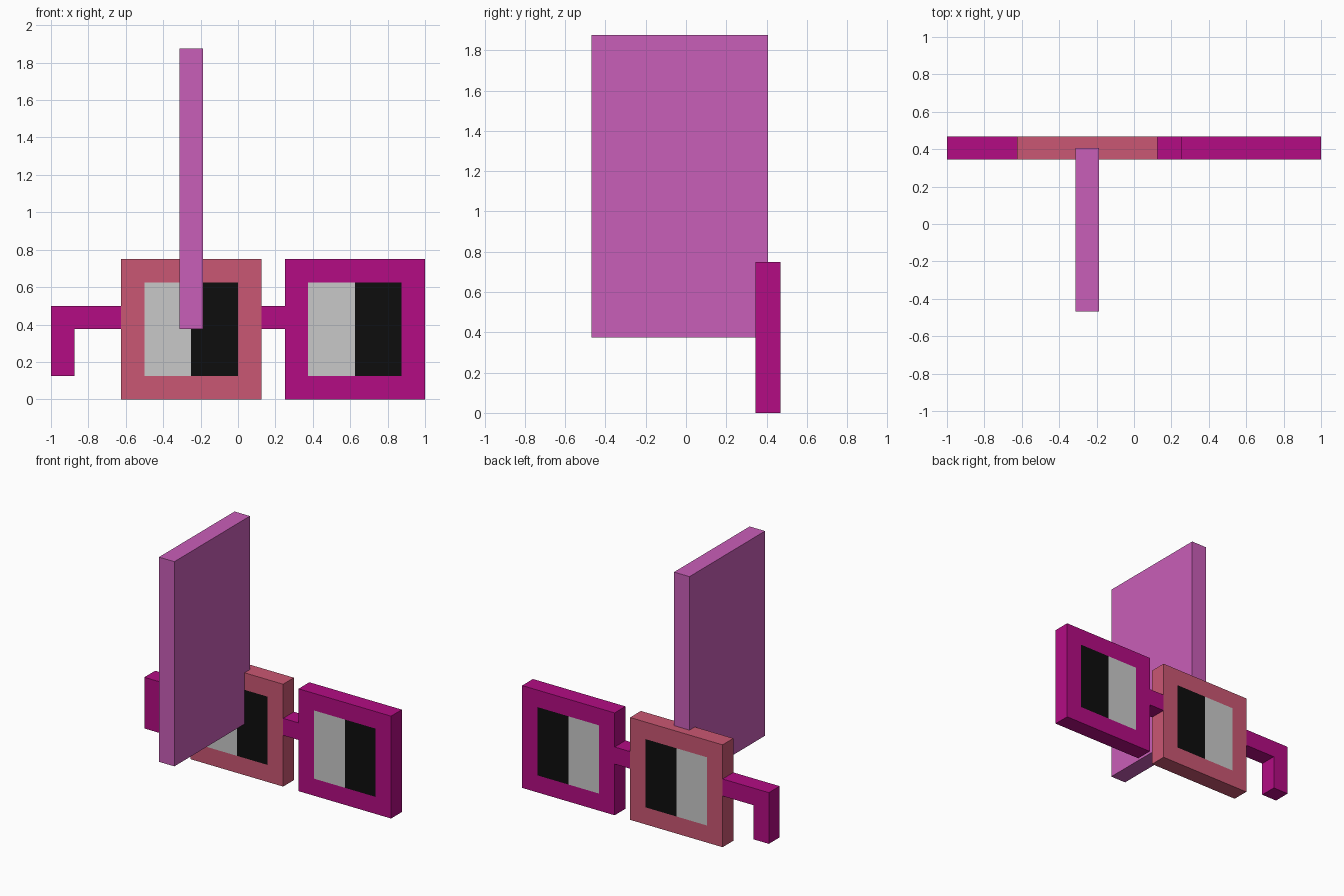
import bpy, bmesh

if "Cube" in bpy.data.objects:
    bpy.data.objects.remove(bpy.data.objects["Cube"])

U = 0.125                      # one block
Y0, Y1 = 0.344, 0.469          # thickness of the glasses


def material(name, rgb):
    lin = [((c / 255 + 0.055) / 1.055) ** 2.4 if c > 10 else c / 255 / 12.92 for c in rgb]
    m = bpy.data.materials.new(name)
    m.diffuse_color = (*lin, 1)
    m.use_nodes = True
    m.node_tree.nodes["Principled BSDF"].inputs["Base Color"].default_value = m.diffuse_color
    return m


magenta = material("magenta", (179, 12, 131))
rose = material("rose", (202, 87, 115))
orchid = material("orchid", (201, 94, 184))
light = material("light grey", (201, 201, 201))
black = material("black", (13, 13, 13))


def finish(name, bm, mat):
    bmesh.ops.recalc_face_normals(bm, faces=bm.faces)
    me = bpy.data.meshes.new(name)
    bm.to_mesh(me)
    bm.free()
    me.materials.append(mat)
    ob = bpy.data.objects.new(name, me)
    bpy.context.collection.objects.link(ob)
    return ob


def prism(name, outline, mat, y0=Y0, y1=Y1):
    """Extrude an x-z outline along y."""
    bm = bmesh.new()
    face = bm.faces.new([bm.verts.new((x, y0, z)) for x, z in outline])
    ext = bmesh.ops.extrude_face_region(bm, geom=[face])["geom"]
    verts = [v for v in ext if isinstance(v, bmesh.types.BMVert)]
    bmesh.ops.translate(bm, verts=verts, vec=(0, y1 - y0, 0))
    return finish(name, bm, mat)


def rect(x0, x1, z0, z1):
    return [(x0, z0), (x1, z0), (x1, z1), (x0, z1)]


def frame(name, x0, mat):
    """Square ring, six blocks wide with a one-block border."""
    bm = bmesh.new()
    loops = []
    for b in (0, U):
        for y in (Y0, Y1):
            pts = rect(x0 + b, x0 + 6 * U - b, b, 6 * U - b)
            loops.append([bm.verts.new((x, y, z)) for x, z in pts])
    of, ob, inf, inb = loops
    for a, b in ((of, ob), (ob, inb), (inb, inf), (inf, of)):
        for i in range(4):
            j = (i + 1) % 4
            bm.faces.new((a[i], a[j], b[j], b[i]))
    return finish(name, bm, mat)


# Two eye frames with half light, half black lenses
for side, x0, mat in (("left", -5 * U, rose), ("right", 2 * U, magenta)):
    frame(side + "_frame", x0, mat)
    prism(side + "_lens_light", rect(x0 + U, x0 + 3 * U, U, 5 * U), light)
    prism(side + "_lens_black", rect(x0 + 3 * U, x0 + 5 * U, U, 5 * U), black)

# Bridge between the frames
prism("bridge", rect(U, 2 * U, 3 * U, 4 * U), magenta)

# Hooked temple arm
prism("temple_arm", [(-1, U), (-7 * U, U), (-7 * U, 3 * U), (-5 * U, 3 * U),
                     (-5 * U, 4 * U), (-1, 4 * U)], magenta)

# Upright slab
prism("upright_slab", rect(-2.5 * U, -1.5 * U, 3 * U, 15 * U), orchid, -0.469, 0.406)
